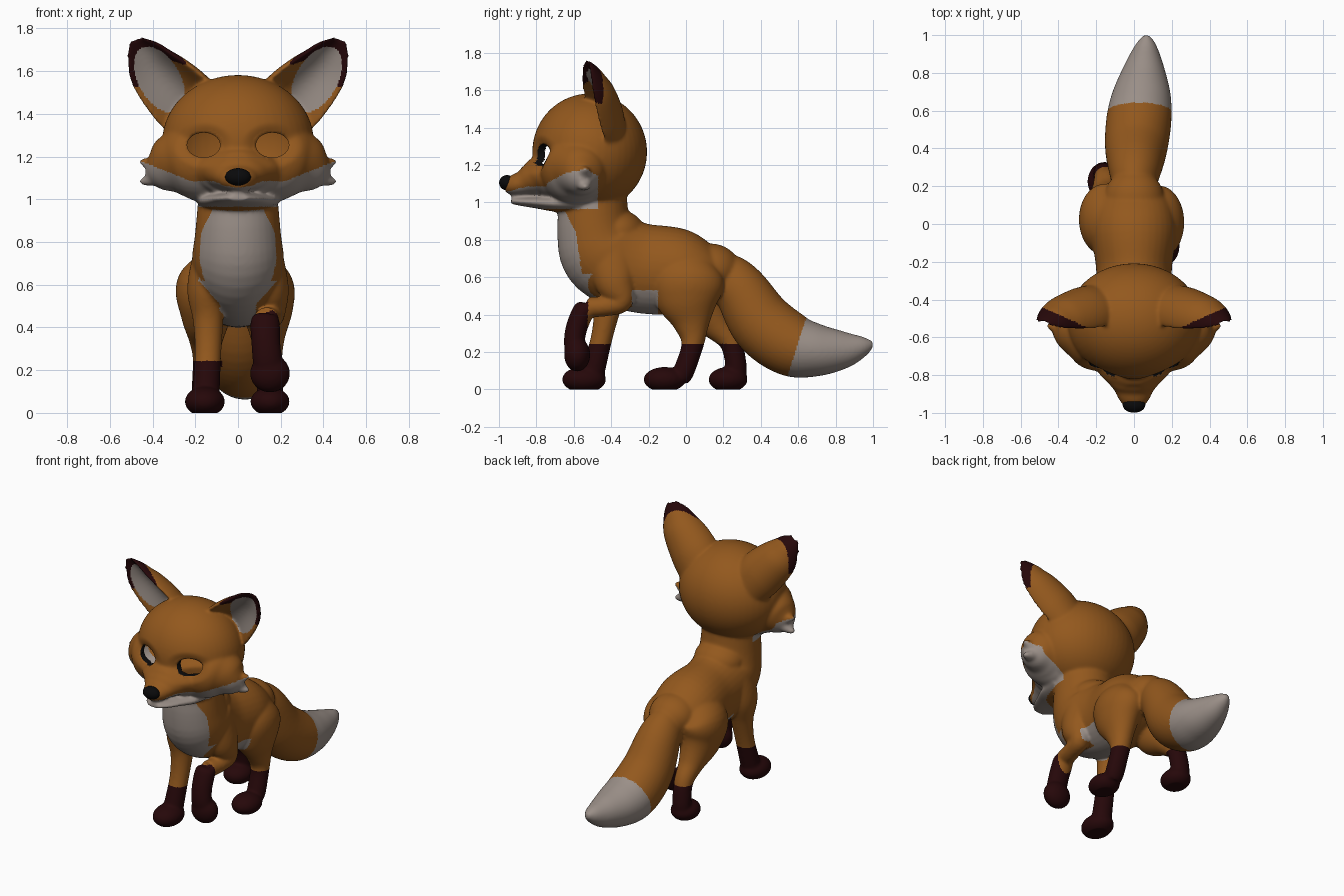
import bpy, bmesh, math
from mathutils import Vector, Matrix


def material(name, rgb):
    m = bpy.data.materials.new(name)
    m.diffuse_color = (*rgb, 1)
    return m


ORANGE, PALE, MAROON, BLACK = range(4)
MATS = [material("orange fur", (0.292, 0.098, 0.0125)),
        material("pale fur", (0.325, 0.275, 0.245)),
        material("dark maroon fur", (0.019, 0.0022, 0.0028)),
        material("black", (0.003, 0.003, 0.0033))]


def catmull(p, i, t):
    a, b, c, d = (p[min(max(i + k, 0), len(p) - 1)] for k in (-1, 0, 1, 2))
    return [0.5 * (2 * q + (r - o) * t + (2 * o - 5 * q + 4 * r - s) * t * t
                   + (3 * q - o - 3 * r + s) * t ** 3)
            for o, q, r, s in zip(a, b, c, d)]


def tube(bm, rings, ref=(1, 0, 0), mirror=1, dish=False, sides=36, steps=6):
    """Loft of ellipses; each ring is x, y, z, half width along ref, other half width."""
    pts = [catmull(rings, i, s / steps) for i in range(len(rings) - 1) for s in range(steps)]
    pts.append(list(rings[-1]))
    ref, loops = Vector(ref), []
    for i, p in enumerate(pts):
        t = Vector(pts[min(i + 1, len(pts) - 1)][:3]) - Vector(pts[max(i - 1, 0)][:3])
        t.normalize()
        side = (ref - t * ref.dot(t)).normalized()
        up = t.cross(side)
        loop = []
        for k in range(sides):
            ang = 2 * math.pi * k / sides
            s = math.sin(ang)
            if dish and s < 0:          # fold the front half back into a hollow with a round lip
                s = .5 * s * s + .5 * s * (1 + s)
            v = Vector(p[:3]) + side * max(p[3], .003) * math.cos(ang) + up * max(p[4], .003) * s
            v.x *= mirror
            loop.append(bm.verts.new(v))
        loops.append(loop)
    for a, b in zip(loops, loops[1:]):
        for k in range(sides):
            j = (k + 1) % sides
            bm.faces.new((a[k], a[j], b[j], b[k]))
    bm.faces.new(loops[0][::-1])
    bm.faces.new(loops[-1])


def ball(bm, c, r):
    bmesh.ops.create_uvsphere(bm, u_segments=48, v_segments=32, radius=1,
                              matrix=Matrix.Translation(c) @ Matrix.Diagonal((*r, 1)))


def make_object(name, bm):
    me = bpy.data.meshes.new(name)
    bm.to_mesh(me)
    bm.free()
    ob = bpy.data.objects.new(name, me)
    bpy.context.collection.objects.link(ob)
    for m in MATS:
        me.materials.append(m)
    return ob


bm = bmesh.new()

# torso, from rump forward and up into the neck
tube(bm, [(0, .21, .59, .06, .06), (0, .15, .60, .17, .135), (0, -.02, .63, .225, .225),
          (0, -.25, .65, .20, .24), (0, -.43, .72, .215, .235), (0, -.49, .85, .20, .20),
          (0, -.495, 1.08, .18, .175)])
ball(bm, (0, -.38, .84), (.17, .16, .125))      # nape
ball(bm, (0, .13, .64), (.16, .16, .14))        # tail root
# tail
tube(bm, [(0, .12, .64, .09, .10), (0, .20, .60, .115, .135), (.005, .292, .528, .14, .146),
          (.012, .41, .35, .166, .172), (.027, .56, .24, .172, .17), (.043, .70, .21, .152, .142),
          (.056, .845, .212, .102, .101), (.064, .95, .232, .054, .054), (.065, 1.0, .246, .015, .015)])
# standing front leg
tube(bm, [(-.13, -.40, .74, .08, .12), (-.15, -.41, .58, .088, .11), (-.14, -.42, .44, .072, .074),
          (-.14, -.45, .28, .062, .058), (-.15, -.495, .10, .064, .062), (-.15, -.50, .05, .06, .05)])
ball(bm, (-.155, -.545, .053), (.094, .118, .07))
# raised front leg
tube(bm, [(.13, -.40, .74, .08, .12), (.15, -.38, .58, .088, .11), (.16, -.345, .475, .064, .064),
          (.15, -.43, .445, .057, .054), (.13, -.52, .44, .06, .055)])
tube(bm, [(.128, -.535, .46, .05, .035), (.127, -.545, .43, .068, .056), (.13, -.585, .33, .068, .058),
          (.14, -.60, .23, .068, .052), (.145, -.59, .18, .05, .03)])
ball(bm, (.15, -.582, .185), (.094, .07, .09))
# rear legs: right steps forward, left trails
tube(bm, [(.09, .02, .72, .07, .10), (.128, .01, .60, .13, .19), (.137, .01, .48, .12, .175),
          (.14, .03, .35, .08, .10), (.145, .035, .24, .062, .06), (.15, -.01, .10, .062, .056),
          (.15, -.03, .05, .055, .045)])
ball(bm, (.15, -.115, .053), (.092, .112, .067))
tube(bm, [(-.09, .03, .72, .07, .10), (-.148, .02, .60, .138, .19), (-.15, .06, .47, .12, .165),
          (-.15, .16, .345, .08, .085), (-.15, .24, .25, .062, .06), (-.155, .27, .11, .062, .056),
          (-.155, .265, .05, .055, .045)])
ball(bm, (-.155, .225, .053), (.092, .105, .067))
# skull, muzzle and lower jaw
ball(bm, (0, -.515, 1.27), (.355, .307, .312))
tube(bm, [(0, -.58, 1.13, .26, .14), (0, -.76, 1.137, .205, .118), (0, -.83, 1.118, .145, .09),
          (0, -.88, 1.10, .105, .066), (0, -.93, 1.092, .08, .054), (0, -.968, 1.092, .048, .035)])
tube(bm, [(0, -.56, 1.0, .20, .065), (0, -.70, .995, .18, .045), (0, -.80, 1.0, .135, .032),
          (0, -.88, 1.004, .095, .023), (0, -.935, 1.008, .05, .016)])
for m in (1, -1):
    # wide cheeks with two tufts each
    tube(bm, [(0, -.58, 1.18, .21, .21), (.20, -.58, 1.18, .20, .19), (.30, -.565, 1.165, .15, .15),
              (.37, -.555, 1.14, .098, .104), (.41, -.545, 1.13, .05, .056),
              (.42, -.54, 1.13, .02, .03)], (0, 1, 0), m)
    for tip in (1.172, 1.085):
        tube(bm, [(.30, -.565, 1.13, .09, .07), (.38, -.55, .5 * (1.125 + tip), .055, .045),
                  (.435, -.54, tip, .028, .022), (.46, -.535, tip + .004, .012, .01)], (0, 1, 0), m)
    # ears, hollow at the front
    tube(bm, [(.15, -.43, 1.34, .15, .12), (.258, -.485, 1.46, .164, .152),
              (.377, -.515, 1.585, .137, .132), (.435, -.526, 1.67, .098, .088),
              (.465, -.53, 1.72, .062, .052), (.478, -.53, 1.752, .03, .022)],
         (.8, .3, -.6), m, dish=True)
bmesh.ops.recalc_face_normals(bm, faces=bm.faces)
body = make_object("fox_body", bm)

# fuse the parts into one smooth skin
mod = body.modifiers.new("fuse", 'REMESH')
mod.mode, mod.voxel_size = 'VOXEL', 0.0085
mod = body.modifiers.new("soften", 'SMOOTH')
mod.factor, mod.iterations = 0.5, 14
bpy.context.view_layer.update()
skin = bpy.data.meshes.new_from_object(body.evaluated_get(bpy.context.evaluated_depsgraph_get()))
body.modifiers.clear()
body.data = skin
skin.materials.clear()
for mt in MATS:
    skin.materials.append(mt)


def fur(c, n):
    x, y, z = abs(c.x), c.y, c.z
    if y > .52 + .32 * z:                                       # tail tip
        return PALE
    if z < .245 and y < .34 and x > .05 and (y < .2 or c.x < -.075 or z < .13):   # socks
        return MAROON
    if y < -.525 and c.x > .03 and z < .49 and not (z > .47 and n.z < -.3):  # raised sock
        return MAROON
    skull = (x / .355) ** 2 + ((y + .515) / .307) ** 2 + ((z - 1.27) / .312) ** 2
    if z > 1.36 and x > .18 and skull > 1.04:                   # ears
        dx, dz = x - .368, z - 1.56
        u, v = dx * .5 + dz * .87, dx * .87 - dz * .5
        if n.y < .1 and (u / .17) ** 2 + (v / .098) ** 2 < 1:
            return PALE
        if z > 1.53 and y < -.52 + .45 * (x - .31):
            return MAROON
    if .965 < z and y < -.47 and z < 1.085 + .4 * max(0, x - .22) - .25 * max(0, -y - .85):
        return PALE                                             # lower face
    if .47 < z < 1 and y < -.5 and n.y < (-.5 if z > .62 else -.2) \
            and x < .185 - .5 * max(0, z - .82) - .9 * max(0, .62 - z):
        return PALE                                             # bib
    if .3 < z < .53 and -.29 < y < -.15 and x < .23:            # belly
        return PALE
    if .38 < z < .53 and -.62 < y <= -.29 and x < .085 and n.z < -.4:
        return PALE
    return ORANGE


# sunken eye sockets
EX, EZ, RX, RZ = .161, 1.254, .077, .058


def eye_r(v):
    return math.hypot((abs(v.co.x) - EX) / RX, (v.co.z - EZ) / RZ)


bm = bmesh.new()
bm.from_mesh(skin)
for v in bm.verts:
    v.co.z = max(v.co.z, 0)                                     # flat soles
    r = eye_r(v) / 1.9
    if v.co.y < -.6 and r < 1:
        v.co.y += .04 * (1 - r * r) ** 2
bm.normal_update()
for f in bm.faces:
    f.material_index = fur(f.calc_center_median(), f.normal)
    f.smooth = True

# open eye holes with a black inner rim
bmesh.ops.delete(bm, geom=[v for v in bm.verts if v.co.y < -.6 and eye_r(v) < 1], context='VERTS')
rim = [e for e in bm.edges if e.is_boundary]
for v in {v for e in rim for v in e.verts}:
    r, s = eye_r(v), math.copysign(1, v.co.x)
    v.co.x = s * (EX + (abs(v.co.x) - EX) / r)
    v.co.z = EZ + (v.co.z - EZ) / r
for g in bmesh.ops.extrude_edge_only(bm, edges=rim)["geom"]:
    if isinstance(g, bmesh.types.BMVert):
        g.co.y += .04
    elif isinstance(g, bmesh.types.BMFace):
        g.material_index = BLACK
bm.to_mesh(skin)
bm.free()

# nose
bm = bmesh.new()
ball(bm, (0, -.957, 1.105), (.06, .042, .041))
for f in bm.faces:
    f.material_index, f.smooth = BLACK, True
make_object("nose", bm)
